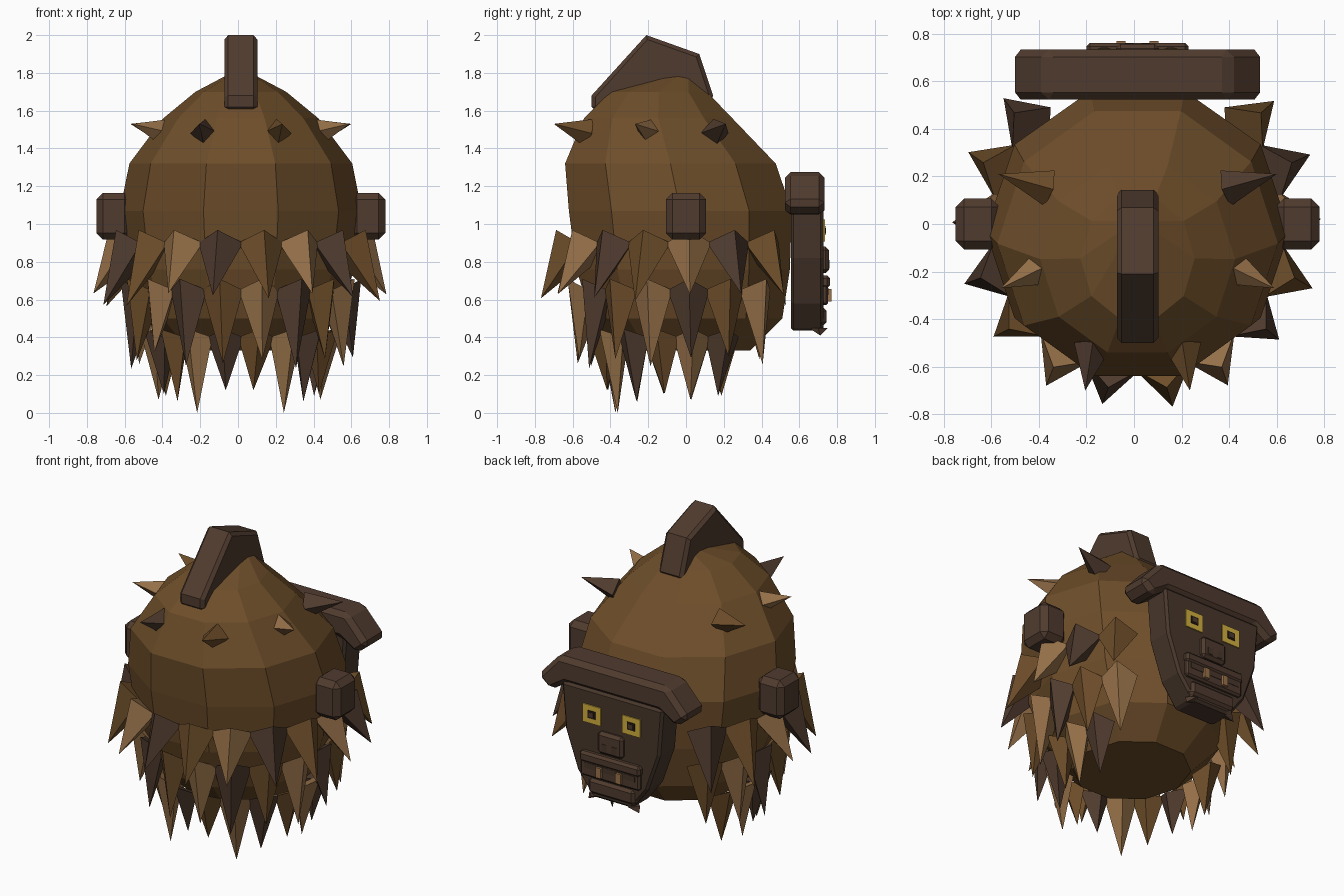
import bpy, bmesh, math, random
from mathutils import Vector

if "Cube" in bpy.data.objects:
    bpy.data.objects.remove(bpy.data.objects["Cube"])

random.seed(4)
CX = 0.015  # symmetry plane of the head


def material(name, rgb):
    m = bpy.data.materials.new(name)
    m.diffuse_color = (*rgb, 1)
    m.use_nodes = True
    m.node_tree.nodes["Principled BSDF"].inputs["Base Color"].default_value = m.diffuse_color
    return m


FUR = material("fur brown", (0.156, 0.076, 0.023))
DARK = material("dark brown", (0.080, 0.044, 0.028))
TAN = material("tan", (0.300, 0.160, 0.065))
SKIN = material("face brown", (0.064, 0.037, 0.024))
YELLOW = material("eye yellow", (0.65, 0.44, 0.05))
BLACK = material("near black", (0.020, 0.012, 0.009))
TOOTH = material("tooth", (0.33, 0.17, 0.07))


def make(name, verts, faces, mat, bevel=0, limit=0.5):
    mesh = bpy.data.meshes.new(name)
    mesh.from_pydata([tuple(v) for v in verts], [], faces)
    bm = bmesh.new()
    bm.from_mesh(mesh)
    bmesh.ops.recalc_face_normals(bm, faces=bm.faces)
    bm.to_mesh(mesh)
    bm.free()
    ob = bpy.data.objects.new(name, mesh)
    bpy.context.collection.objects.link(ob)
    mesh.materials.append(mat)
    if bevel:
        b = ob.modifiers.new("chamfer", 'BEVEL')
        b.width, b.segments, b.limit_method, b.angle_limit = bevel, 1, 'ANGLE', limit
    return ob


def prism(name, outline, axis, lo, hi, mat, bevel=0, limit=0.5):
    """Extrude a 2D outline along x (outline is y,z) or y (outline is x,z)."""
    n = len(outline)
    verts = [(d, a, b) if axis == 'x' else (a, d, b) for d in (lo, hi) for a, b in outline]
    faces = [list(range(n)), list(range(n, 2 * n))]
    faces += [[i, (i + 1) % n, n + (i + 1) % n, n + i] for i in range(n)]
    return make(name, verts, faces, mat, bevel, limit)


def box(name, x, y, z, mat, bevel=0):
    return prism(name, [(x[0], z[0]), (x[1], z[0]), (x[1], z[1]), (x[0], z[1])],
                 'y', y[0], y[1], mat, bevel)


def spike(name, base, tip, width, normal, side, mat):
    """Four-sided pyramid with a diamond base."""
    up = side.cross(normal).normalized()
    verts = [base + up * width, base + side * width, base - up * width, base - side * width, tip]
    return make(name, verts, [[0, 1, 2, 3]] + [[i, (i + 1) % 4, 4] for i in range(4)], mat)


def polar(deg, r, z):
    a = math.radians(deg)
    return Vector((CX + r * math.cos(a), r * math.sin(a), z))


# Head: ten-sided loft, rows of (z, half width, front y, back y)
rows = [(0.33, 0.34, -0.34, 0.34), (0.50, 0.51, -0.50, 0.51), (0.76, 0.60, -0.58, 0.55),
        (1.07, 0.64, -0.62, 0.56), (1.32, 0.59, -0.64, 0.475), (1.56, 0.41, -0.54, 0.245),
        (1.70, 0.24, -0.40, 0.11), (1.79, 0.07, -0.10, 0.04)]
verts, faces, N = [], [], 10
for z, rx, yf, yb in rows:
    cy, ry = (yf + yb) / 2, (yb - yf) / 2 / math.cos(math.pi / N)
    for i in range(N):
        a = 2 * math.pi * i / N
        verts.append((CX + rx * math.cos(a), cy + ry * math.sin(a), z))
for r in range(len(rows) - 1):
    for i in range(N):
        j = (i + 1) % N
        faces.append([r * N + i, r * N + j, (r + 1) * N + j, (r + 1) * N + i])
faces += [list(range(N)), list(range(len(verts) - N, len(verts)))]
make("head", verts, faces, FUR)

# Crest along the top, only its long side edges chamfered
prism("crest", [(-0.50, 1.60), (-0.50, 1.68), (-0.21, 2.0), (0.07, 1.90), (0.15, 1.66), (0.0, 1.6)],
      'x', CX - 0.087, CX + 0.087, DARK, 0.02, 1.45)

# Hanging fur rows: count, spread, base radius, base z, tip radius, tip z, width, lean, tip offsets
fur_rows = [
    ("upper_fur", 14, 132, 0.60, 0.90, 0.775, 0.60, 0.12, 0.7, None, 2),
    ("middle_fur", 14, 132, 0.545, 0.65, 0.585, 0.28, 0.11, 0.65, None, 0),
    ("lower_fur", 12, 115, 0.45, 0.40, 0.43, 0.0, 0.098, 0.5, (0.12, 0.0, 0.06, 0.10, 0.07, 0.09), 0)]
colours = [FUR, TAN, DARK]
for name, n, spread, rb, zb, rt, zt, w, lean, offs, shift in fur_rows:
    for i in range(n):
        deg = -90 - spread + 2 * spread * i / (n - 1)
        out = polar(deg, 1, 0) - polar(deg, 0, 0)
        side = Vector((-out.y, out.x, 0))
        if offs:
            dz = offs[int(abs(i - (n - 1) / 2))]
        else:
            dz = random.uniform(-0.05, 0.04)
        tip = polar(deg + random.uniform(-1.5, 1.5), rt + random.uniform(-0.01, 0.01), zt + dz)
        normal = (out * lean - Vector((0, 0, 1))).normalized()
        spike(f"{name}_{i}", polar(deg, rb, zb), tip, w, normal, side, colours[(i + shift) % 3])

# Six small tufts around the crown
for s in (-1, 1):
    for (tx, ty), (bx, by), m in [((0.585, 0.21), (0.37, 0.15), FUR if s < 0 else DARK),
                                  ((0.575, -0.27), (0.39, -0.18), TAN),
                                  ((0.22, -0.70), (0.19, -0.51), DARK if s < 0 else FUR)]:
        tip = Vector((CX + s * tx, ty, 1.53))
        base = Vector((CX + s * bx, by, 1.48))
        normal = (tip - base).normalized()
        side = Vector((0, 0, 1)).cross(normal).normalized()
        spike("crown_tuft", base, tip, 0.078, normal, side, m)

# Ears
for s in (-1, 1):
    box("ear", sorted((CX + s * 0.58, CX + s * 0.765)), (-0.107, 0.107), (0.917, 1.165), DARK, 0.035)


def mirrored(half):
    """Close a half outline (right side, top to bottom) into a full one."""
    return [(CX + x, z) for x, z in half] + [(CX - x, z) for x, z in reversed(half)]


# Face plate and heavy brow on the +y side
prism("face", mirrored([(0.36, 1.12), (0.335, 0.82), (0.25, 0.58), (0.14, 0.435)]),
      'y', 0.555, 0.728, SKIN, 0.015)
prism("brow", mirrored([(0.385, 1.275), (0.535, 1.11), (0.445, 1.035), (0.33, 1.11)]),
      'y', 0.523, 0.733, DARK, 0.03)

# Eyes: yellow plate, dark pupil with a brown centre
for s in (-1, 1):
    x = CX + s * 0.14
    for part, h, y, m in [("eye", 0.064, 0.735, YELLOW), ("pupil", 0.027, 0.739, BLACK),
                          ("pupil_centre", 0.016, 0.742, DARK)]:
        box(part, (x - h, x + h), (y - 0.009, y), (0.965 - h * 0.9, 0.965 + h * 0.9), m)

# Nose with nostrils
box("nose", (CX - 0.09, CX + 0.09), (0.70, 0.757), (0.74, 0.88), DARK, 0.018)
for s in (-1, 1):
    x = CX + s * 0.035
    box("nostril", (x - 0.018, x + 0.018), (0.752, 0.76), (0.765, 0.81), SKIN)

# Mouth: block with a raised upper lip, two teeth, chin
box("mouth", (CX - 0.21, CX + 0.21), (0.70, 0.752), (0.57, 0.70), DARK, 0.012)
box("upper_lip", (CX - 0.215, CX + 0.215), (0.70, 0.762), (0.66, 0.727), DARK, 0.015)
box("mouth_gap", (CX - 0.18, CX + 0.18), (0.747, 0.755), (0.625, 0.66), SKIN)
box("chin", (CX - 0.17, CX + 0.17), (0.65, 0.745), (0.455, 0.565), DARK, 0.025)
for s in (-1, 1):
    x = CX + s * 0.07
    box("tooth", (x - 0.019, x + 0.019), (0.745, 0.77), (0.59, 0.655), TOOTH)

# Small chin tufts
for s in (-1, 1):
    spike("chin_tuft", Vector((CX + s * 0.13, 0.70, 0.45)), Vector((CX + s * 0.18, 0.71, 0.41)), 0.05,
          Vector((0, 0, -1)), Vector((1, 0, 0)), DARK)
